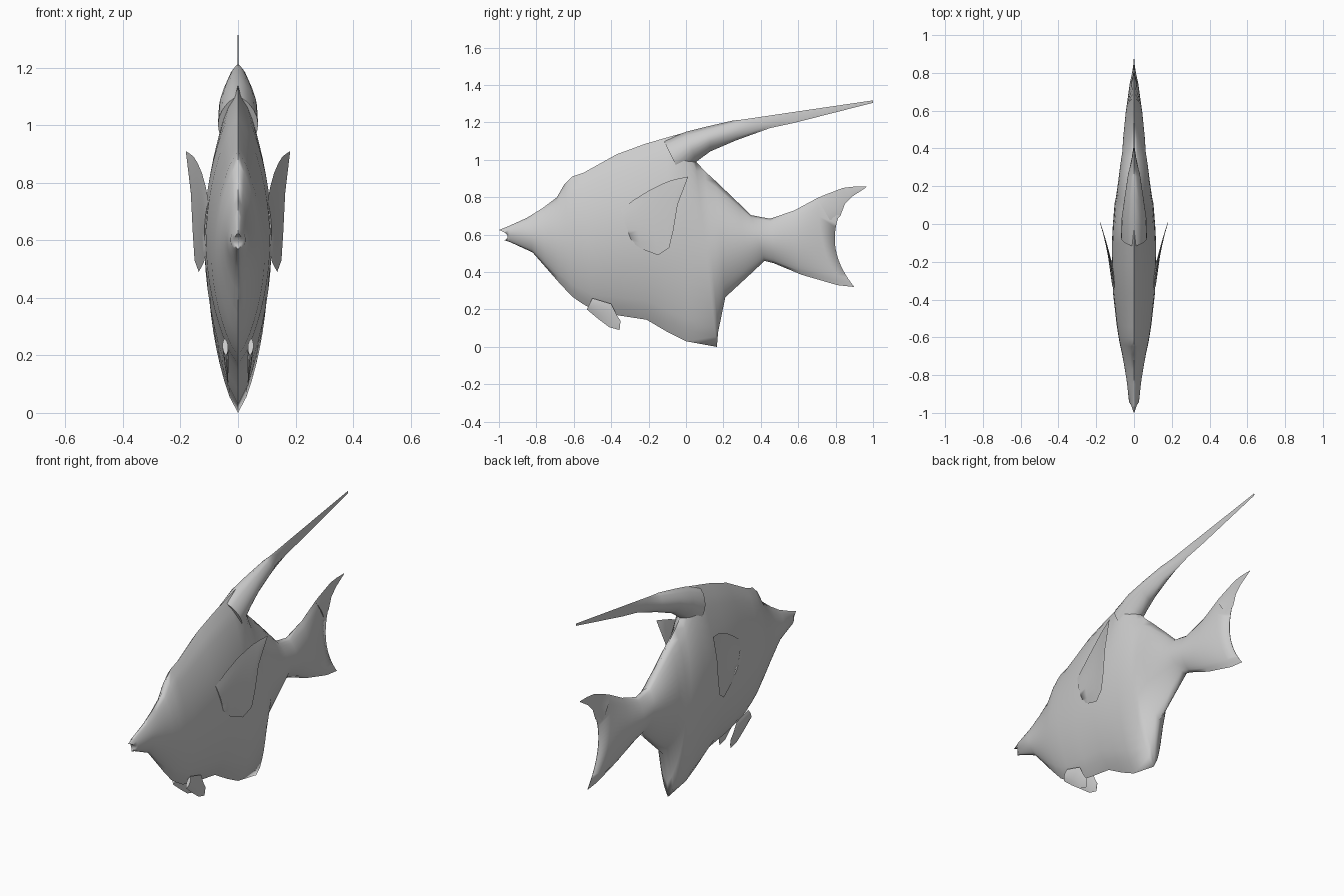
import bpy, bmesh, math

def loft(name, stations, n=14, power=0.72, xfun=None, side=1):
    """Lens sections. Station: top y, top z, bottom y, bottom z, half width, bow."""
    bm = bmesh.new()
    rings = []
    for yt, zt, yb, zb, w, bow in stations:
        right, left = [], []
        for i in range(n + 1):
            t = i / n
            y = yb + (yt - yb) * t + bow * 4 * t * (1 - t)
            z = zb + (zt - zb) * t
            h = w * max(math.sin(math.pi * t), 0) ** power
            c = xfun(y, z) if xfun else 0
            r = bm.verts.new((side * (c + h), y, z))
            right.append(r)
            left.append(r if i in (0, n) else bm.verts.new((side * (c - h), y, z)))
        rings.append((right, left))

    def face(*vs):
        u = list(dict.fromkeys(vs))
        if len(u) > 2:
            bm.faces.new(u)

    for (r0, l0), (r1, l1) in zip(rings, rings[1:]):
        for i in range(n):
            face(r0[i], r1[i], r1[i + 1], r0[i + 1])
            face(l0[i], l0[i + 1], l1[i + 1], l1[i])
    for r, l in (rings[0], rings[-1]):
        for i in range(n):
            face(r[i], r[i + 1], l[i + 1], l[i])
    bmesh.ops.recalc_face_normals(bm, faces=bm.faces)
    me = bpy.data.meshes.new(name)
    bm.to_mesh(me)
    bm.free()
    ob = bpy.data.objects.new(name, me)
    bpy.context.collection.objects.link(ob)
    bpy.ops.object.select_all(action='DESELECT')
    ob.select_set(True)
    bpy.context.view_layer.objects.active = ob
    bpy.ops.object.shade_smooth_by_angle(angle=math.radians(80))
    return ob

# body from snout to tail fin
loft("body", [
    (-1.0, .625, -.97, .57, .014, .03),
    (-.95, .645, -.94, .56, .026, 0),
    (-.85, .69, -.82, .505, .038, 0),
    (-.77, .74, -.75, .425, .05, 0),
    (-.69, .80, -.68, .345, .064, 0),
    (-.65, .87, -.61, .27, .076, 0),
    (-.61, .91, -.56, .235, .084, 0),
    (-.55, .93, -.50, .20, .093, 0),
    (-.37, 1.03, -.36, .168, .111, 0),
    (-.22, 1.085, -.21, .145, .118, 0),
    (-.10, 1.12, -.10, .08, .117, 0),
    (-.01, 1.145, 0, .03, .112, 0),
    (.05, .995, .165, 0, .103, 0),
    (.10, .94, .172, .08, .097, 0),
    (.16, .885, .21, .265, .089, 0),
    (.28, .77, .34, .385, .073, 0),
    (.345, .705, .42, .46, .062, 0),
    (.45, .685, .47, .447, .057, 0),
    (.58, .73, .62, .385, .044, -.01),
    (.71, .80, .81, .33, .024, -.03),
    (.83, .73, .90, .32, .002, -.065)], n=18)

# upper tail lobe
loft("tail_tip", [
    (.70, .795, .78, .66, .015, 0),
    (.74, .812, .825, .70, .004, 0),
    (.84, .85, .85, .765, .001, 0),
    (.90, .857, .89, .805, .001, 0),
    (.965, .857, .96, .85, .001, 0)], n=6)

# dorsal streamer
loft("dorsal_streamer", [
    (-.12, 1.105, -.02, .90, .07, 0),
    (0, 1.15, .055, .99, .066, 0),
    (.12, 1.18, .13, 1.045, .052, 0),
    (.25, 1.21, .27, 1.105, .032, 0),
    (.30, 1.215, .45, 1.17, .003, 0),
    (.55, 1.252, .58, 1.198, .001, 0),
    (1.0, 1.318, 1.0, 1.305, .001, 0)], n=8)

# paired pectoral and pelvic fins
def pectoral_x(y, z):
    d = y + .33
    return .105 + .12 * d + .3 * d * d

for side, label in ((1, "right"), (-1, "left")):
    loft("pectoral_fin_" + label, [
        (-.35, .735, -.29, .56, .01, 0),
        (-.28, .785, -.24, .525, .01, 0),
        (-.20, .835, -.15, .49, .006, 0),
        (-.13, .87, -.09, .53, .004, 0),
        (-.08, .89, -.068, .62, .003, 0),
        (-.04, .90, -.045, .76, .002, 0),
        (.01, .91, .008, .90, .001, 0)], n=8, xfun=pectoral_x, side=side)
    loft("pelvic_fin_" + label, [
        (-.50, .26, -.53, .20, .01, 0),
        (-.40, .23, -.47, .15, .008, 0),
        (-.37, .17, -.41, .105, .003, 0),
        (-.35, .14, -.355, .09, .001, 0)], n=6, side=side,
        xfun=lambda y, z: .035 + .07 * (z - .1))
